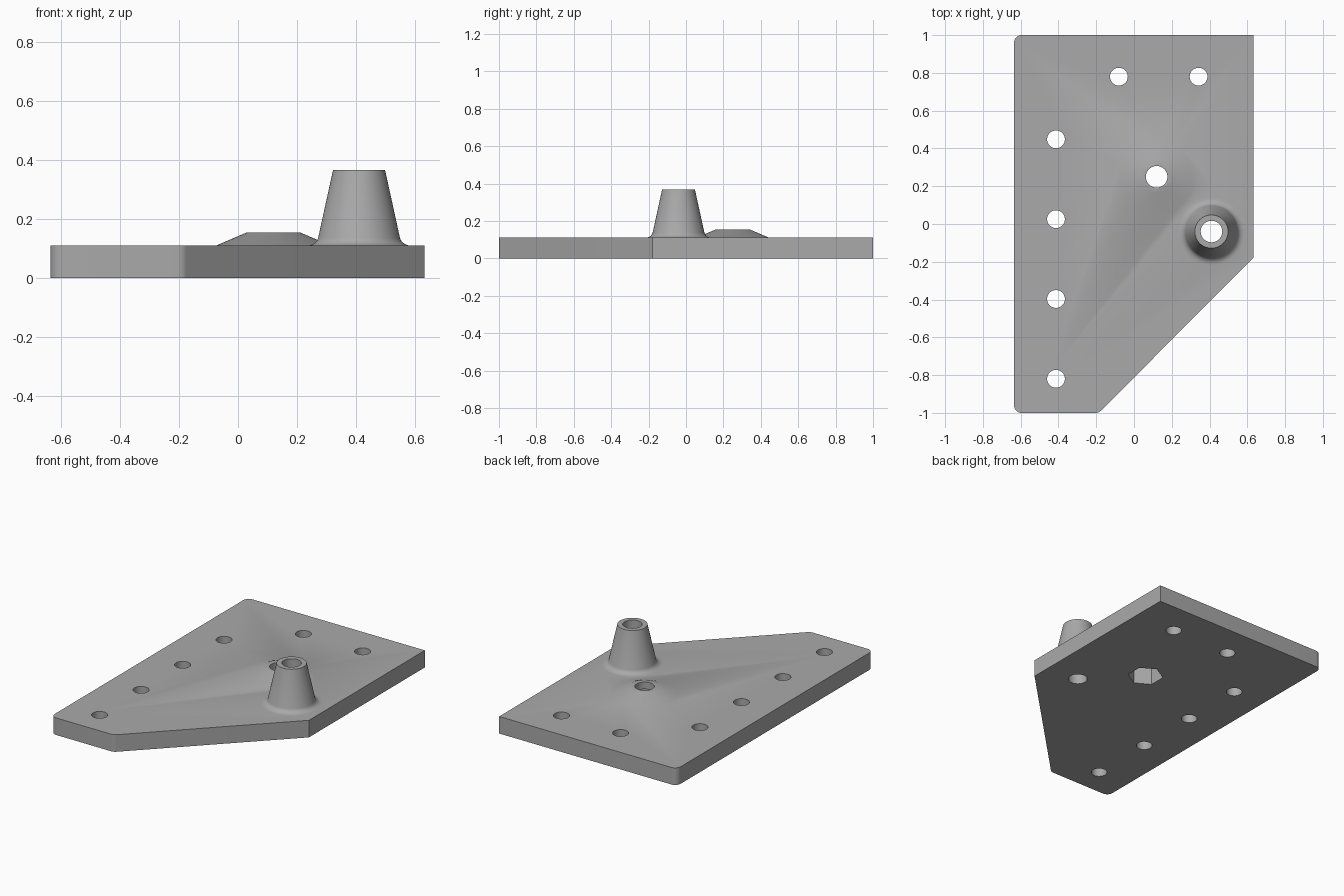
import bpy
import bmesh
from math import cos, sin, tan, pi, radians
from mathutils import Vector

cube = bpy.data.objects.get("Cube")
if cube:
    bpy.data.objects.remove(cube, do_unlink=True)

THICK = 0.11
PIVOT = (0.12, 0.25)      # raised pad with nut pocket
BOSS = (0.41, -0.04)      # tall tapered post
SEG = 64

grey = bpy.data.materials.new("plain grey")
grey.use_nodes = True
colour = (0.4, 0.4, 0.4, 1)
grey.diffuse_color = colour
grey.node_tree.nodes["Principled BSDF"].inputs["Base Color"].default_value = colour


def make_object(name, bm):
    bmesh.ops.recalc_face_normals(bm, faces=bm.faces)
    mesh = bpy.data.meshes.new(name)
    bm.to_mesh(mesh)
    bm.free()
    mesh.materials.append(grey)
    obj = bpy.data.objects.new(name, mesh)
    bpy.context.collection.objects.link(obj)
    return obj


def lathe(bm, centre, profile, sides=SEG, turn=0.0):
    """Closed solid of revolution from (radius, z) points, bottom to top."""
    rings = []
    for r, z in profile:
        angles = [turn + 2 * pi * i / sides for i in range(sides)]
        rings.append([bm.verts.new((centre[0] + r * cos(a), centre[1] + r * sin(a), z))
                      for a in angles])
    for low, high in zip(rings, rings[1:]):
        for i in range(sides):
            j = (i + 1) % sides
            bm.faces.new((low[i], low[j], high[j], high[i]))
    bm.faces.new(rings[0][::-1])
    bm.faces.new(rings[-1])


def rounded(prev, corner, after, radius, steps=8):
    """Points of a circular arc that replaces a convex outline corner."""
    a, b = (prev - corner).normalized(), (after - corner).normalized()
    half = a.angle(b) / 2
    centre = corner + (a + b).normalized() * radius / sin(half)
    start = corner + a * radius / tan(half) - centre
    sweep = pi - 2 * half
    for i in range(steps + 1):
        t = sweep * i / steps
        yield centre + Vector((start.x * cos(t) - start.y * sin(t),
                               start.x * sin(t) + start.y * cos(t)))


def combine(target, other, operation):
    mod = target.modifiers.new(operation.lower(), "BOOLEAN")
    mod.operation, mod.solver, mod.object = operation, "EXACT", other
    bpy.context.view_layer.objects.active = target
    bpy.ops.object.modifier_apply(modifier=mod.name)
    bpy.data.objects.remove(other, do_unlink=True)


# Plate outline, counter-clockwise: (x, y, corner radius)
outline = [(-0.635, -1, 0.04), (-0.187, -1, 0.04), (0.632, -0.18, 0),
           (0.632, 1, 0), (-0.635, 1, 0.04)]
pts = [Vector(p[:2]) for p in outline]
edge = []
for i, (x, y, r) in enumerate(outline):
    if r:
        edge += rounded(pts[i - 1], pts[i], pts[(i + 1) % len(pts)], r)
    else:
        edge.append(pts[i])
bm = bmesh.new()
base = bm.faces.new([bm.verts.new((p.x, p.y, 0)) for p in edge])
top = bmesh.ops.extrude_face_region(bm, geom=[base])["geom"]
bmesh.ops.translate(bm, vec=(0, 0, THICK),
                    verts=[v for v in top if isinstance(v, bmesh.types.BMVert)])
plate = make_object("mounting_plate", bm)

# Raised pad and tapered post with a flared foot
bm = bmesh.new()
lathe(bm, PIVOT, [(0.195, 0.05), (0.195, THICK), (0.09, 0.155)])
combine(plate, make_object("pad", bm), "UNION")
bm = bmesh.new()
foot = [(0.178 - 0.04 * sin(a), THICK + 0.032 * (1 - cos(a)))
        for a in (radians(d) for d in range(0, 81, 16))]
lathe(bm, BOSS, [(0.178, 0.05)] + foot + [(0.088, 0.367)])
combine(plate, make_object("post", bm), "UNION")

# Screw holes, bores and the six-sided nut pocket underneath
bm = bmesh.new()
holes = [(-0.413, 0.448 - 0.4225 * i, 0.047) for i in range(4)]
holes += [(-0.08, 0.78, 0.047), (0.342, 0.78, 0.047), (*BOSS, 0.057)]
for x, y, r in holes:
    lathe(bm, (x, y), [(r, -0.1), (r, 0.5)])
combine(plate, make_object("hole_cutter", bm), "DIFFERENCE")
for r, z, sides in ((0.107, THICK, 6), (0.057, 0.5, SEG)):
    bm = bmesh.new()
    lathe(bm, PIVOT, [(r, -0.1), (r, z)], sides, radians(30))
    combine(plate, make_object("pocket_cutter", bm), "DIFFERENCE")

# Smooth shading with crisp edges
bpy.ops.object.select_all(action="DESELECT")
plate.select_set(True)
bpy.context.view_layer.objects.active = plate
bpy.ops.object.shade_smooth_by_angle(angle=radians(30))
